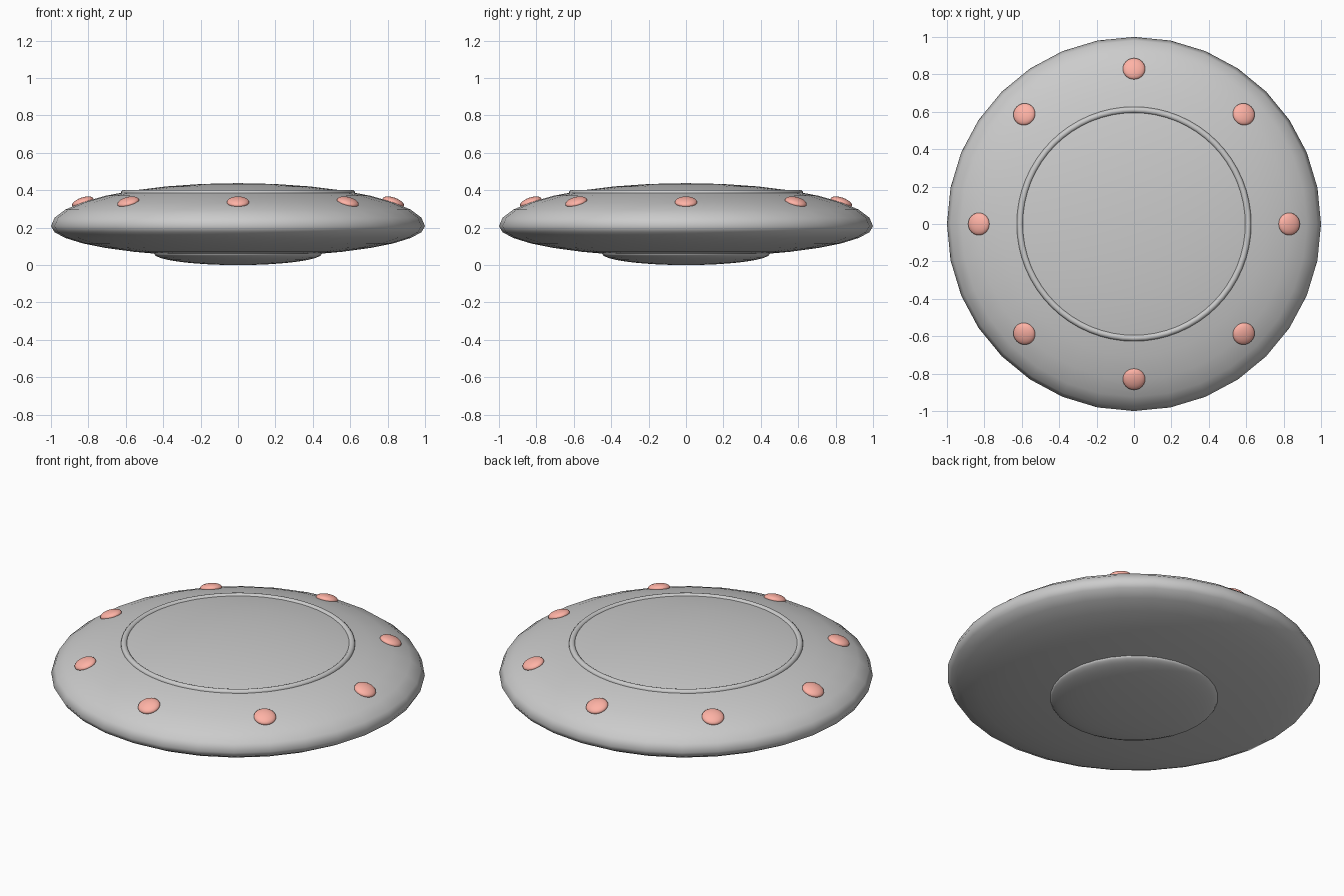
import bpy
from math import sin, cos, tau, sqrt, atan2

if "Cube" in bpy.data.objects:
    bpy.data.objects.remove(bpy.data.objects["Cube"])

HULL_Z, TOP_H, BOTTOM_H = 0.208, 0.23, 0.165


def ellipsoid(name, loc, radii, rot=(0, 0, 0), segs=32, rings=16):
    bpy.ops.mesh.primitive_uv_sphere_add(segments=segs, ring_count=rings, radius=1,
                                         location=loc, rotation=rot)
    ob = bpy.context.object
    ob.name = name
    ob.scale = radii
    bpy.ops.object.shade_smooth()
    return ob


# Saucer hull: taller upper half, shallower lower half
hull = ellipsoid("saucer_hull", (0, 0, HULL_Z), (1, 1, 1))
for v in hull.data.vertices:
    v.co.z *= TOP_H if v.co.z > 0 else BOTTOM_H

# Underside pod
ellipsoid("underside_pod", (0, 0, 0.062), (0.45, 0.45, 0.062))

# Raised ring around the top deck
bpy.ops.mesh.primitive_torus_add(major_radius=0.61, minor_radius=0.017,
                                 major_segments=64, minor_segments=12,
                                 location=(0, 0, 0.385))
bpy.context.object.name = "deck_ring"
bpy.ops.object.shade_smooth()

# Eight rim lights lying on the hull surface
red = bpy.data.materials.new("light_red")
red.diffuse_color = (1.0, 0.45, 0.38, 1)
red.use_nodes = True
red.node_tree.nodes["Principled BSDF"].inputs["Base Color"].default_value = red.diffuse_color
R = 0.83
z = HULL_Z + TOP_H * sqrt(1 - R * R)
tilt = atan2(TOP_H * R, sqrt(1 - R * R))
for i in range(8):
    a = tau * i / 8
    light = ellipsoid(f"rim_light_{i + 1}", (R * cos(a), R * sin(a), z),
                      (0.06, 0.06, 0.025), (0, tilt, a), 24, 12)
    light.data.materials.append(red)
